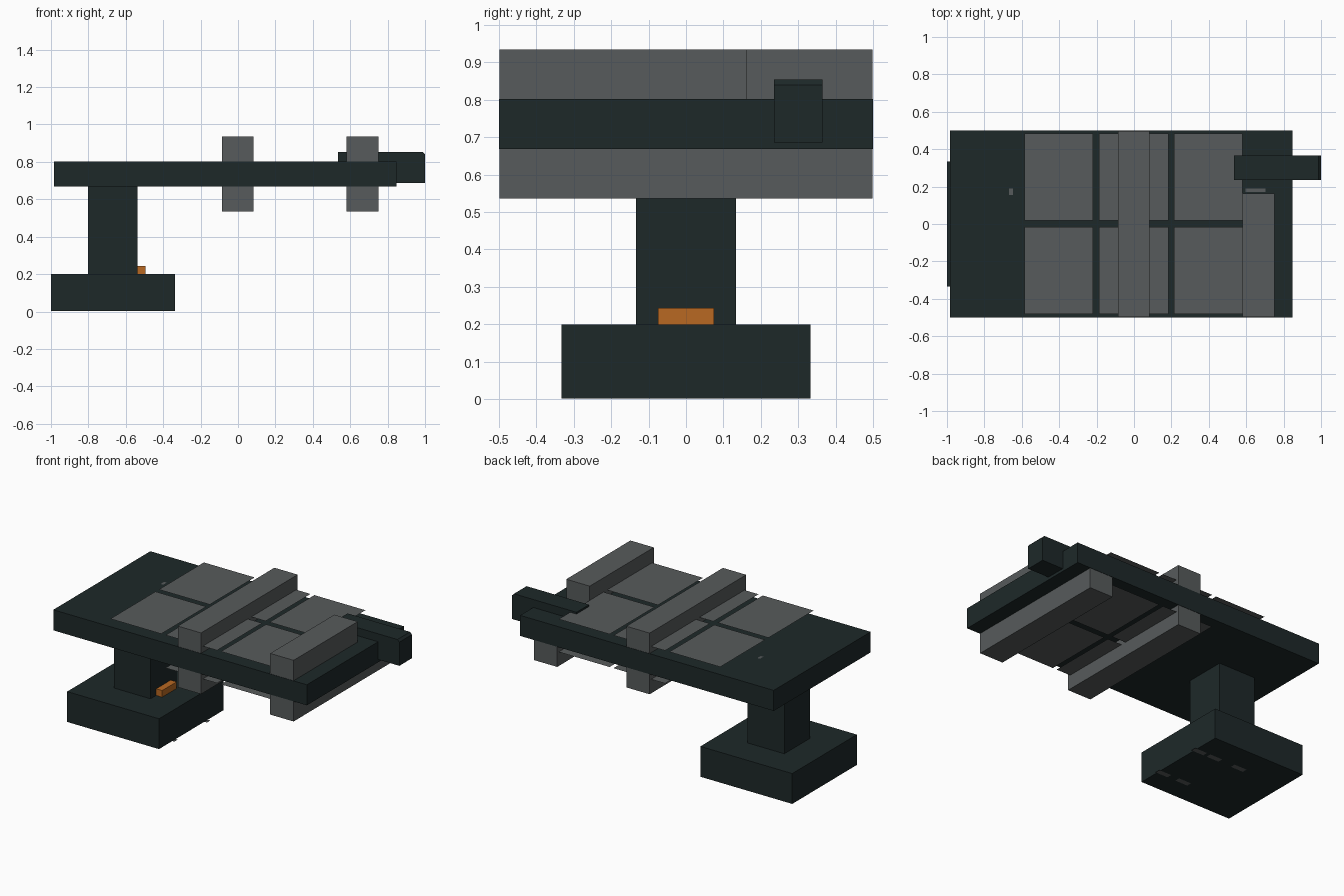
import bpy, bmesh

if "Cube" in bpy.data.objects:
    bpy.data.objects.remove(bpy.data.objects["Cube"])


def material(name, rgb):
    m = bpy.data.materials.new(name)
    m.diffuse_color = (*rgb, 1)
    m.use_nodes = True
    m.node_tree.nodes["Principled BSDF"].inputs["Base Color"].default_value = m.diffuse_color
    return m


TEAL = material("dark teal", (0.0125, 0.0215, 0.022))
GREY = material("mid grey", (0.095, 0.104, 0.106))
ORANGE = material("orange", (0.48, 0.14, 0.016))


def add_object(name, bm, mat):
    me = bpy.data.meshes.new(name)
    bm.to_mesh(me)
    bm.free()
    me.materials.append(mat)
    ob = bpy.data.objects.new(name, me)
    bpy.context.collection.objects.link(ob)
    return ob


def box(name, x, y, z, mat, end_chamfer=0):
    """Box from (min, max) ranges, with an optional chamfer on its upper +x edge."""
    bm = bmesh.new()
    bmesh.ops.create_cube(bm, size=1)
    for v in bm.verts:
        v.co = [r[0] if c < 0 else r[1] for c, r in zip(v.co, (x, y, z))]
    if end_chamfer:
        edge = [e for e in bm.edges
                if all(v.co.x > x[1] - 1e-4 and v.co.z > z[1] - 1e-4 for v in e.verts)]
        bmesh.ops.bevel(bm, geom=edge, offset=end_chamfer, segments=1, affect='EDGES')
    return add_object(name, bm, mat)


def sheet(name, x, y, z, mat, up=True):
    """Flat rectangle of no thickness, facing up or down."""
    bm = bmesh.new()
    corners = [(x[0], y[0], z), (x[1], y[0], z), (x[1], y[1], z), (x[0], y[1], z)]
    if not up:
        corners.reverse()
    bm.faces.new([bm.verts.new(c) for c in corners])
    return add_object(name, bm, mat)


# Pedestal, column and main slab
box("base", (-1.0, -0.337), (-0.333, 0.333), (0.002, 0.2), TEAL)
box("column", (-0.803, -0.538), (-0.133, 0.133), (0.2, 0.67), TEAL)
box("slab", (-0.983, 0.847), (-0.5, 0.5), (0.668, 0.802), TEAL)
box("pedal", (-0.538, -0.495), (-0.075, 0.075), (0.2, 0.243), ORANGE)

# Cross beams above and below the slab
box("middle_beam_top", (-0.086, 0.082), (-0.498, 0.498), (0.802, 0.935), GREY)
box("middle_beam_bottom", (-0.086, 0.082), (-0.498, 0.498), (0.536, 0.668), GREY)
box("end_beam_top", (0.581, 0.75), (-0.498, 0.163), (0.802, 0.935), GREY)
box("end_beam_bottom", (0.581, 0.75), (-0.498, 0.498), (0.536, 0.668), GREY)

# Side arm that overhangs the slab end
box("arm", (0.535, 1.0), (0.235, 0.365), (0.686, 0.854), TEAL, 0.014)

# Thin sheets floating above the slab, and partly below it
for i, x in enumerate([(-0.585, -0.218), (-0.187, 0.185), (0.213, 0.581)]):
    for y in [(-0.48, -0.015), (0.02, 0.483)]:
        sheet("top_panel", x, y, 0.842, GREY)
        if i > 0:
            sheet("underside_panel", x, y, 0.628, GREY, up=False)

# Small marks on the slab and under the base
sheet("slab_mark", (-0.667, -0.648), (0.155, 0.19), 0.805, GREY)
sheet("slab_mark", (0.595, 0.703), (0.17, 0.19), 0.805, GREY)
for cx, cy in [(-0.37, -0.175), (-0.52, -0.175), (-0.365, 0.155), (-0.48, 0.155), (-0.665, 0.155)]:
    sheet("base_mark", (cx - 0.045, cx + 0.045), (cy - 0.017, cy + 0.017), 0, GREY, up=False)
